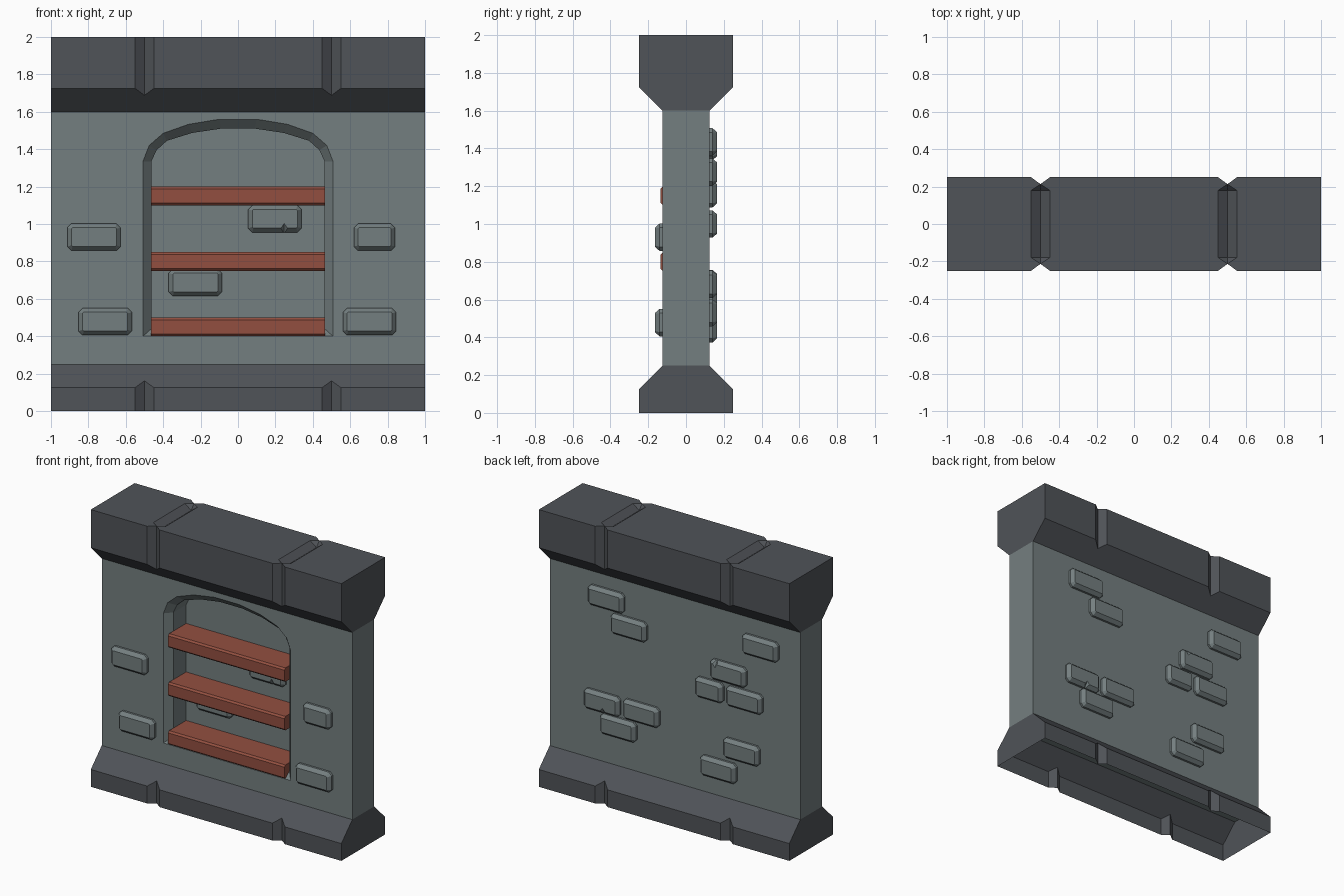
import bpy, bmesh

if "Cube" in bpy.data.objects:
    bpy.data.objects.remove(bpy.data.objects["Cube"])


def material(name, rgb):
    m = bpy.data.materials.new(name)
    m.diffuse_color = (*rgb, 1)
    m.use_nodes = True
    m.node_tree.nodes["Principled BSDF"].inputs["Base Color"].default_value = m.diffuse_color
    return m


WALL = material("grey green stone", (0.175, 0.212, 0.216))
TRIM = material("dark slate", (0.080, 0.087, 0.098))
WOOD = material("red brown wood", (0.29, 0.078, 0.051))


def finish(name, bm, mat):
    bmesh.ops.remove_doubles(bm, verts=bm.verts, dist=1e-5)
    bmesh.ops.recalc_face_normals(bm, faces=bm.faces)
    me = bpy.data.meshes.new(name)
    bm.to_mesh(me)
    bm.free()
    me.materials.append(mat)
    ob = bpy.data.objects.new(name, me)
    bpy.context.collection.objects.link(ob)
    return ob


def face(bm, pts):
    return bm.faces.new([bm.verts.new(p) for p in pts])


def bridge(bm, a, b, closed=True):
    n = len(a)
    for i in range(n if closed else n - 1):
        j = (i + 1) % n
        face(bm, [a[i], a[j], b[j], b[i]])


# Trim courses: sloped profile lofted along x, with V grooves at x = +-0.5
G = 0.037
STATIONS = [(-1, 0), (-.55, 0), (-.5, G), (-.45, 0),
            (.45, 0), (.5, G), (.55, 0), (1, 0)]


def course(name, z_wall, z_edge, z_end, capped):
    bm = bmesh.new()
    s = 1 if z_wall > z_edge else -1

    def side(x, d, sy):
        return [(x, sy * .125, z_wall), (x, sy * (.25 - d), z_edge + s * d),
                (x, sy * (.25 - d), z_end)]

    def top(x, d):
        return [(x, .25 - d, z_end), (x, .18, z_end - d),
                (x, -.18, z_end - d), (x, d - .25, z_end)]

    for (xa, da), (xb, db) in zip(STATIONS, STATIONS[1:]):
        for sy in (-1, 1):
            bridge(bm, side(xa, da, sy), side(xb, db, sy), False)
        if capped:
            # groove on top stops short of the outer edges
            o, c = (top(xa, da), top(xb, db)) if db >= da else (top(xb, db), top(xa, da))
            face(bm, [o[1], o[2], c[2], c[1]])
            for e, m in ((0, 1), (3, 2)):
                face(bm, [o[e], o[m], c[e]])
                face(bm, [o[m], c[m], c[e]])
    for x in (-1, 1):
        face(bm, side(x, 0, 1) + side(x, 0, -1)[::-1])
    return finish(name, bm, TRIM)


course("base_course", .25, .125, 0, False)   # hollow, open underneath
course("top_course", 1.6, 1.725, 2, True)

# Wall with arched niche: right half, mirrored
T, BACK = .125, .07
outer = [(0, .40), (.508, .40), (.508, 1.335), (.475, 1.42), (.40, 1.485),
         (.265, 1.533), (.10, 1.56), (0, 1.56)]
inner = [(0, .44), (.463, .44), (.463, 1.335), (.435, 1.395), (.38, 1.445),
         (.245, 1.487), (.09, 1.51), (0, 1.51)]


def at(outline, y):
    return [(x, y, z) for x, z in outline]


bm = bmesh.new()
rim = [(0, 1.6), (1, 1.6), (1, .25), (0, .25)]
face(bm, at(rim + outer, -T))
bridge(bm, at(outer, -T), at(inner, -.075), False)
bridge(bm, at(inner, -.075), at(inner, BACK), False)
face(bm, at(inner, BACK))
bridge(bm, at(rim, -T), at(rim, T), False)
face(bm, at(rim, T))
wall = finish("wall", bm, WALL)
wall.modifiers.new("mirror", 'MIRROR')

# Planks across the niche
for i, z in enumerate((.45, .80, 1.15)):
    bm = bmesh.new()
    y0, y1, h = -.134, BACK, .05
    bmesh.ops.create_cube(bm, size=1)
    for v in bm.verts:
        v.co = (v.co.x * .928, (y0 + y1) / 2 + v.co.y * (y1 - y0), z + v.co.z * 2 * h)
    edges = [e for e in bm.edges if abs(e.verts[0].co.x - e.verts[1].co.x) > .5
             and e.verts[0].co.y < 0]
    bmesh.ops.bevel(bm, geom=edges, offset=.012, segments=1, affect='EDGES')
    finish(f"plank_{i + 1}", bm, WOOD)


# Raised stones: chamfered blocks, some with a chipped edge
def stone(name, cx, cz, w=.285, y=T, out=1, chip=None):
    hw, hh = w / 2, .0725

    def P(u, v, d):
        return (cx + u, y + out * d, cz + v)

    def ring(inset, d, c):
        a, b = hw - inset, hh - inset
        return [P(u, v, d) for u, v in
                ((a, b - c), (a - c, b), (c - a, b), (-a, b - c),
                 (-a, c - b), (c - a, -b), (a - c, -b), (a, c - b))]

    bm = bmesh.new()
    rings = [ring(0, -.005, .022), ring(0, .015, .022), ring(.022, .04, .006)]
    for a, b in zip(rings, rings[1:]):
        bridge(bm, a, b)
    face(bm, rings[0])
    face(bm, rings[-1])
    ob = finish(name, bm, WALL)
    if chip:
        du, s = chip
        e = s * (hh + .005)
        p = [P(du - .05, e, .05), P(du + .05, e, .05),
             P(du, s * .01, .05), P(du, e, .008)]
        bm = bmesh.new()
        for k in range(4):
            face(bm, p[:k] + p[k + 1:])
        cutter = finish(name + "_cutter", bm, WALL)
        cutter.hide_render = True
        cutter.hide_viewport = False
        cutter.display_type = 'WIRE'
        mod = ob.modifiers.new("chip", 'BOOLEAN')
        mod.object = cutter
        mod.operation = 'DIFFERENCE'
        mod.solver = 'EXACT'


for i, (x, z, w) in enumerate([(-.77, .93, .285), (-.71, .478, .285),
                               (.73, .93, .22), (.703, .478, .285)]):
    stone(f"front_stone_{i + 1}", x, z, w, -T, -1)

stone("niche_stone_1", .197, 1.028, y=BACK, out=-1, chip=(.05, -1))
stone("niche_stone_2", -.228, .687, y=BACK, out=-1)

chips = {3: (-.09 + .18, 1), 6: (-.02, -1)}
for i, (x, z) in enumerate([(.54, 1.435), (.36, 1.275), (-.69, 1.41),
                            (-.436, 1.16), (-.284, 1.0), (-.564, 1.0),
                            (.572, .68), (.26, .685), (.444, .53),
                            (-.54, .62), (-.356, .445)]):
    stone(f"back_stone_{i + 1}", x, z, .22 if i == 4 else .285, chip=chips.get(i))
